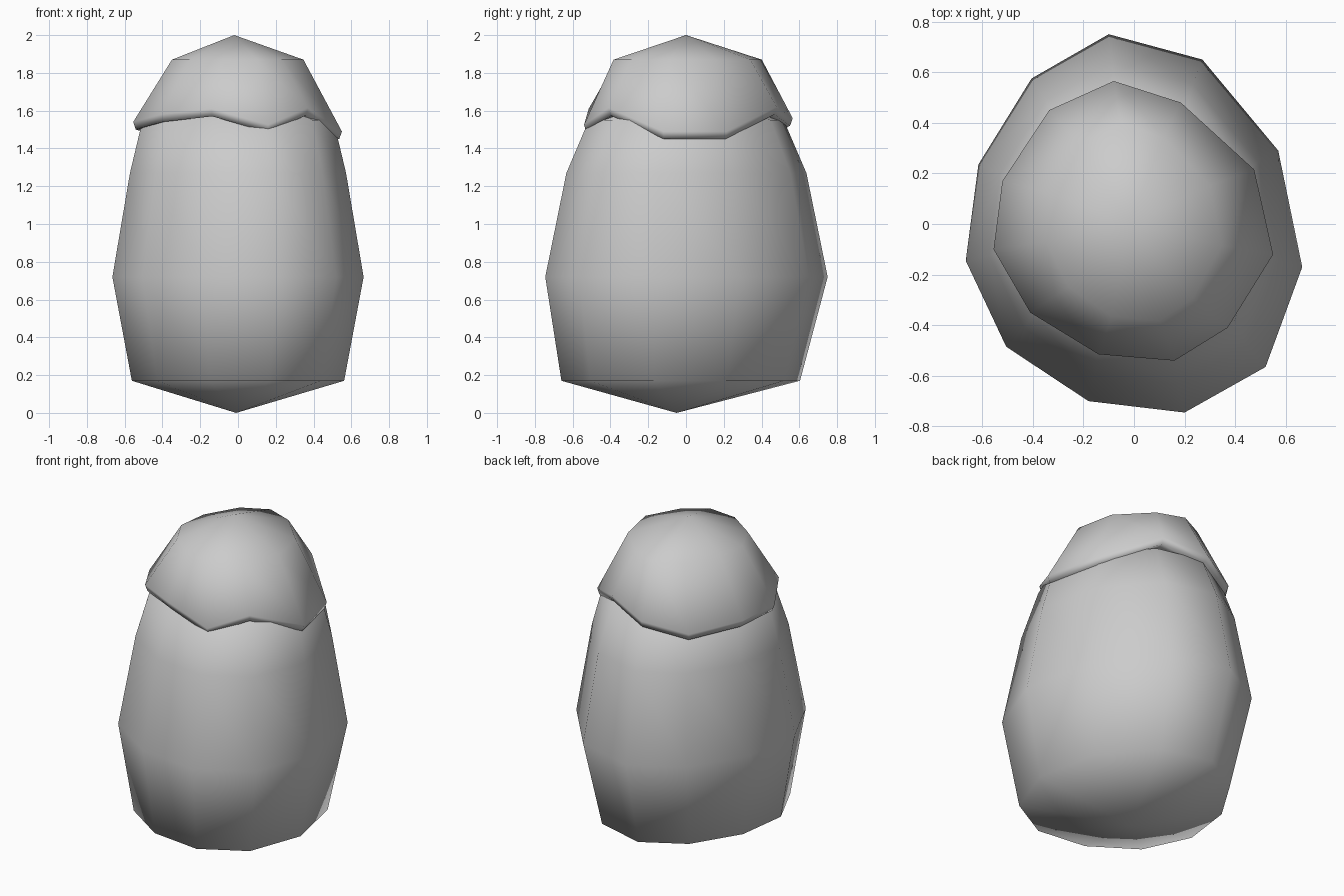
import bpy
import bmesh

cube = bpy.data.objects.get("Cube")
if cube:
    bpy.data.objects.remove(cube, do_unlink=True)

grey = bpy.data.materials.new("stone grey")
grey.use_nodes = True
colour = (0.6, 0.6, 0.6, 1)
grey.diffuse_color = colour
grey.node_tree.nodes["Principled BSDF"].inputs["Base Color"].default_value = colour


def ring(outline, sx, sy, z, dy=0.0):
    """Scaled copy of an outline; z is one height or one height per point."""
    heights = z if isinstance(z, list) else [z] * len(outline)
    return [(x * sx, y * sy + dy, h) for (x, y), h in zip(outline, heights)]


def lofted(name, bottom, rings, top):
    """Closed skin from a bottom point through stacked rings to a top point."""
    bm = bmesh.new()
    low = bm.verts.new(bottom)
    loops = [[bm.verts.new(p) for p in r] for r in rings]
    high = bm.verts.new(top)
    n = len(loops[0])
    for i in range(n):
        j = (i + 1) % n
        bm.faces.new((low, loops[0][i], loops[0][j]))
        bm.faces.new((high, loops[-1][j], loops[-1][i]))
        for a, b in zip(loops, loops[1:]):
            bm.faces.new((a[i], b[i], b[j], a[j]))
    bmesh.ops.recalc_face_normals(bm, faces=bm.faces)
    for f in bm.faces:
        f.smooth = True
    mesh = bpy.data.meshes.new(name)
    bm.to_mesh(mesh)
    bm.free()
    mesh.materials.append(grey)
    obj = bpy.data.objects.new(name, mesh)
    bpy.context.collection.objects.link(obj)
    return obj


# Pod body: an eleven-sided egg, widest below the middle
belly = [(-.10, .75), (.27, .65), (.57, .29), (.665, -.17), (.52, -.565), (.2, -.745),
         (-.18, -.7), (-.505, -.485), (-.665, -.145), (-.615, .235), (-.405, .575)]
lofted("pod_body", (-.01, -.05, 0), [
    ring(belly, .845, .845, .17, -.03),
    ring(belly, 1, 1, .72),
    ring(belly, .86, .85, 1.27),
    ring(belly, .76, .69, 1.55),
], (0, 0, 1.75))

# Cap: a dome with a wavy rim that overhangs the body
rim = [(-.08, .565), (.185, .48), (.475, .215), (.55, -.12), (.37, -.41), (.16, -.54),
       (-.14, -.515), (-.41, -.35), (-.555, -.1), (-.52, .17), (-.335, .45)]
edge = [1.52, 1.58, 1.45, 1.45, 1.575, 1.485, 1.57, 1.54, 1.5, 1.49, 1.46]
lofted("cap", (0, 0, 1.6), [
    ring(rim, .85, .85, [z + .01 for z in edge]),
    ring(rim, .975, .975, edge),
    ring(rim, 1, 1, [z + .04 for z in edge]),
    ring(rim, .63, .71, 1.87),
], (-.02, 0, 2))
